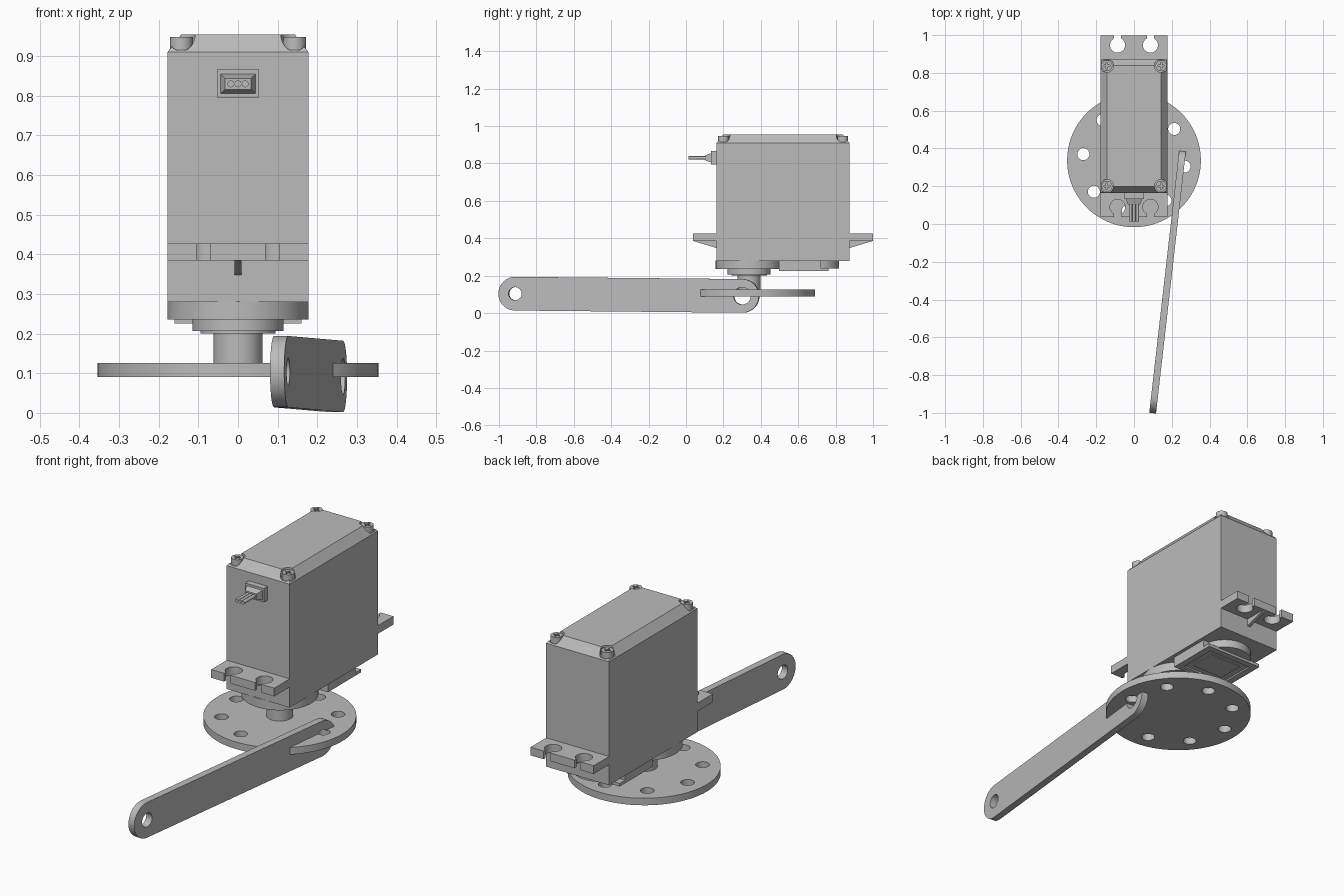
import bpy, bmesh, math
from mathutils import Matrix, Vector

if "Cube" in bpy.data.objects:
    bpy.data.objects.remove(bpy.data.objects["Cube"], do_unlink=True)

# Single grey material
grey = bpy.data.materials.new("plain_grey")
grey.use_nodes = True
GREY = (0.5, 0.5, 0.5, 1)
grey.diffuse_color = GREY
shader = next(n for n in grey.node_tree.nodes if n.type == "BSDF_PRINCIPLED")
shader.inputs["Base Color"].default_value = GREY


def make(name, bm):
    bmesh.ops.recalc_face_normals(bm, faces=bm.faces)
    mesh = bpy.data.meshes.new(name)
    bm.to_mesh(mesh)
    bm.free()
    mesh.materials.append(grey)
    obj = bpy.data.objects.new(name, mesh)
    bpy.context.collection.objects.link(obj)
    return obj


def box(name, lo, hi):
    bm = bmesh.new()
    bmesh.ops.create_cube(bm, size=1)
    lo, hi = Vector(lo), Vector(hi)
    for v in bm.verts:
        v.co = (lo + hi) / 2 + v.co * (hi - lo)
    return make(name, bm)


def cylinder(name, start, end, r, r2=None, sides=48):
    start, end = Vector(start), Vector(end)
    axis = end - start
    turn = axis.to_track_quat("Z", "Y").to_matrix().to_4x4()
    bm = bmesh.new()
    bmesh.ops.create_cone(bm, cap_ends=True, segments=sides, radius1=r,
                          radius2=r if r2 is None else r2, depth=axis.length,
                          matrix=Matrix.Translation((start + end) / 2) @ turn)
    return make(name, bm)


def prism(name, points, offset):
    bm = bmesh.new()
    face = bm.faces.new([bm.verts.new(p) for p in points])
    new = bmesh.ops.extrude_face_region(bm, geom=[face])["geom"]
    bmesh.ops.translate(bm, vec=offset,
                        verts=[v for v in new if isinstance(v, bmesh.types.BMVert)])
    return make(name, bm)


def cut(obj, *cutters):
    bpy.context.view_layer.objects.active = obj
    for cutter in cutters:
        cutter.hide_render = True
        mod = obj.modifiers.new("cut", "BOOLEAN")
        mod.operation, mod.solver, mod.object = "DIFFERENCE", "EXACT", cutter
        bpy.ops.object.modifier_apply(modifier=mod.name)
        bpy.data.objects.remove(cutter, do_unlink=True)


before = set(bpy.data.objects)
W, FRONT, BACK, MID = 0.178, 0.163, 0.874, 0.519
SHAFT_Y = 0.337

# Motor case
box("motor_case", (-W, FRONT, 0.28), (W, BACK, 0.91))

# Bevelled lid with round screw pockets at the corners
lid = box("lid", (-W, FRONT, 0.91), (W, BACK, 0.955))
for v in lid.data.vertices:
    if v.co.z > 0.93:
        v.co.x *= 0.143 / W
        v.co.y = MID + (v.co.y - MID) * 0.9
for x in (-0.143, 0.143):
    for y in (0.2, 0.838):
        cut(lid, cylinder("pocket", (x, y, 0.916), (x, y, 1), 0.035))
        screw = cylinder("lid_screw", (x, y, 0.905), (x, y, 0.948), 0.029, sides=32)
        cut(screw,
            box("slot", (x - 0.017, y - 0.004, 0.938), (x + 0.017, y + 0.004, 1)),
            box("slot", (x - 0.004, y - 0.017, 0.938), (x + 0.004, y + 0.017, 1)))

# Mounting tabs with open keyhole slots, and a rib under each
for label, wall, side in (("front", FRONT, -1), ("back", BACK, 1)):
    tip = wall + side * 0.125
    y0, y1 = sorted((wall - side * 0.01, tip))
    tab = box(label + "_tab", (-W, y0, 0.385), (W, y1, 0.427))
    hole_y = wall + side * 0.073
    s0, s1 = sorted((hole_y, tip + side * 0.05))
    for x in (-0.087, 0.087):
        cut(tab, cylinder("hole", (x, hole_y, 0.3), (x, hole_y, 0.5), 0.04),
            box("slot", (x - 0.018, s0, 0.3), (x + 0.018, s1, 0.5)))
    prism(label + "_rib", [(-0.009, wall, 0.348), (-0.009, wall, 0.386),
                           (-0.009, tip, 0.386)], (0.018, 0, 0))

# Gear housing and stepped collar around the shaft
for name, r, low, high in (("gear_housing", W, 0.235, 0.282),
                           ("collar", 0.115, 0.207, 0.237),
                           ("collar_step", 0.095, 0.2, 0.21),
                           ("shaft", 0.062, 0.12, 0.205)):
    cylinder(name, (0, SHAFT_Y, low), (0, SHAFT_Y, high), r, sides=72)

# Rear boss with a framed bottom plate
cylinder("rear_boss", (0, 0.69, 0.239), (0, 0.69, 0.282), 0.128, sides=64)
plate = box("bottom_plate", (-0.16, 0.497, 0.226), (0.16, 0.763, 0.282))
cut(plate, box("recess", (-0.125, 0.53, 0.2), (0.125, 0.73, 0.234)))
cut(plate, box("rear_gap", (-0.2, 0.72, 0.242), (0.2, 0.8, 0.3)))
box("recess_pad", (-0.09, 0.56, 0.23), (0.09, 0.70, 0.236))

# Cable socket with a tapered nose and three wires
box("socket_base", (-0.053, 0.133, 0.795), (0.053, 0.17, 0.866))
nose = box("socket_nose", (-0.045, 0.103, 0.805), (0.045, 0.135, 0.855))
for v in nose.data.vertices:
    if v.co.y < 0.12:
        v.co.x *= 0.72
        v.co.z = 0.83 + (v.co.z - 0.83) * 0.56
for x in (-0.018, 0, 0.018):
    cylinder("wire", (x, 0.014, 0.83), (x, 0.11, 0.83), 0.0088, sides=20)

# Turning disc with a ring of eight holes
disc = cylinder("disc", (0, SHAFT_Y, 0.09), (0, SHAFT_Y, 0.126), 0.354, sides=96)
for k in range(8):
    a = math.radians(-7 + 45 * k)
    x, y = 0.27 * math.cos(a), SHAFT_Y + 0.27 * math.sin(a)
    cut(disc, cylinder("hole", (x, y, 0), (x, y, 0.2), 0.032, sides=32))

# Link arm: round-ended bar with a hole at each end
HALF, R, THICK = 0.611, 0.09, 0.036
outline = []
for sign, first in ((1, -90), (-1, 90)):
    for k in range(25):
        a = math.radians(first + 7.5 * k)
        outline.append((sign * HALF + R * math.cos(a), -THICK / 2, R * math.sin(a)))
arm = prism("link_arm", outline, (0, THICK, 0))
for x, r in ((-HALF, 0.035), (HALF, 0.046)):
    cut(arm, cylinder("hole", (x, -0.1, 0), (x, 0.1, 0), r, sides=40))
arm.data.transform(Matrix.Translation((0.178, -0.305, 0.098))
                   @ Matrix.Rotation(math.radians(83.5), 4, "Z")
                   @ Matrix.Rotation(0.0098, 4, "Y"))

# Smooth round walls, keep edges crisp
bpy.ops.object.select_all(action="DESELECT")
for obj in bpy.data.objects:
    if obj not in before:
        obj.select_set(True)
        bpy.context.view_layer.objects.active = obj
bpy.ops.object.shade_smooth_by_angle(angle=math.radians(30))
